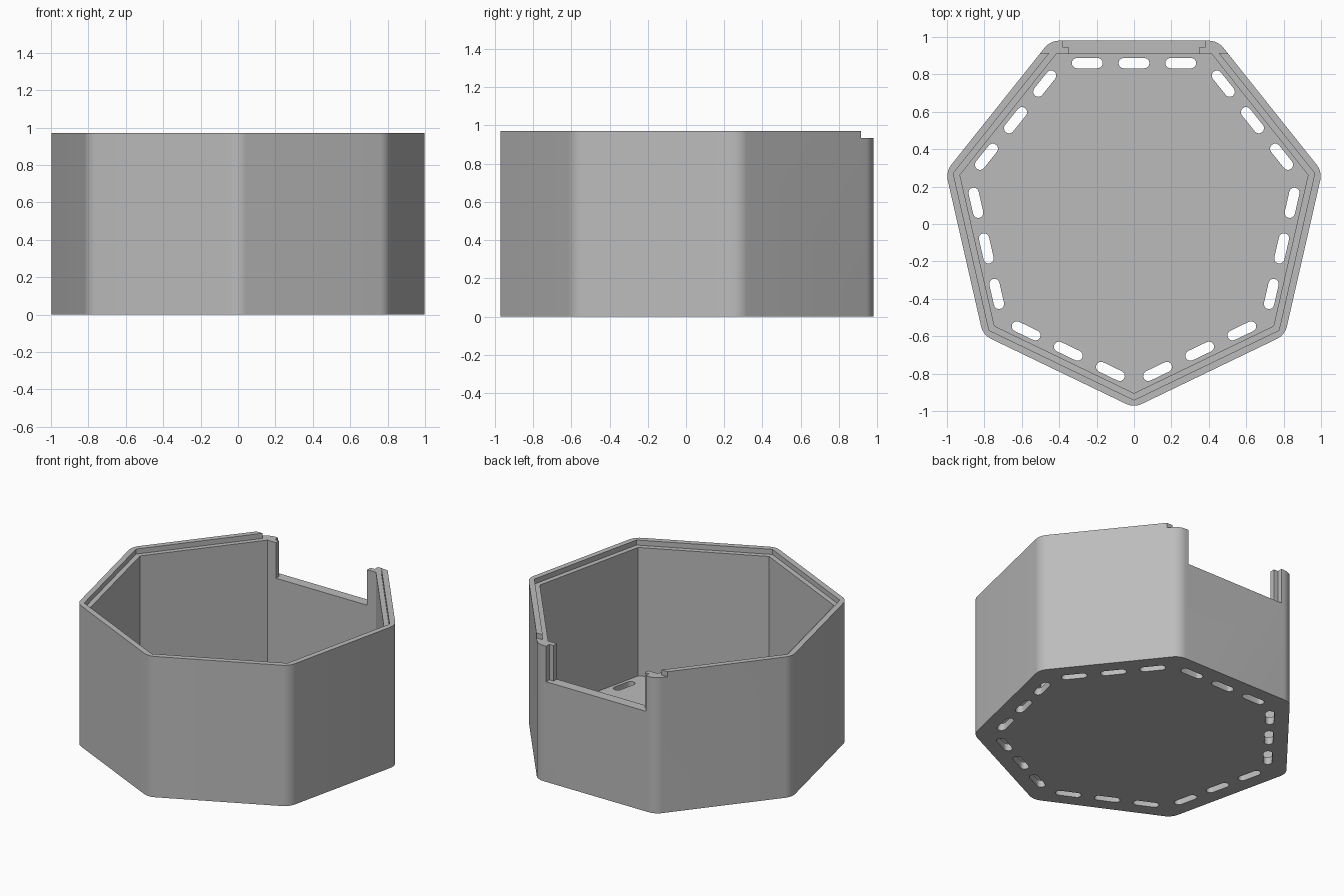
import bpy, bmesh
from math import pi, sin, cos, radians

CY = 0.05            # centre of the seven-sided outline
APOTHEM = 0.93       # centre to outer wall
ROUND = 0.1          # outer corner radius
HEIGHT = 0.97
LEDGE = 0.935        # height of the lid ledge
FLOOR = 0.05
SILL = 0.69          # bottom of the back opening
STEP = 2 * pi / 7

if "Cube" in bpy.data.objects:
    bpy.data.objects.remove(bpy.data.objects["Cube"], do_unlink=True)

grey = bpy.data.materials.new("light grey plastic")
grey.use_nodes = True
colour = (0.5, 0.5, 0.5, 1)
grey.diffuse_color = colour
grey.node_tree.nodes["Principled BSDF"].inputs["Base Color"].default_value = colour


def add_prism(bm, outline, z0, z1):
    """Extrude a counter-clockwise outline between two heights."""
    low = [bm.verts.new((x, y, z0)) for x, y in outline]
    high = [bm.verts.new((x, y, z1)) for x, y in outline]
    bm.faces.new(low[::-1])
    bm.faces.new(high)
    n = len(outline)
    for i in range(n):
        j = (i + 1) % n
        bm.faces.new((low[i], low[j], high[j], high[i]))


def make_object(name, prisms):
    bm = bmesh.new()
    for prism in prisms:
        add_prism(bm, *prism)
    mesh = bpy.data.meshes.new(name)
    bm.to_mesh(mesh)
    bm.free()
    mesh.materials.append(grey)
    ob = bpy.data.objects.new(name, mesh)
    bpy.context.collection.objects.link(ob)
    return ob


def heptagon(apothem, radius=0, segments=10):
    """Flat side at the back, corner at the front, optionally rounded."""
    reach = (apothem - radius) / cos(pi / 7)
    pts = []
    for k in range(7):
        a = -pi / 2 + k * STEP
        cx, cy = reach * cos(a), CY + reach * sin(a)
        if not radius:
            pts.append((cx, cy))
            continue
        for s in range(segments + 1):
            t = a + STEP * (s / segments - 0.5)
            pts.append((cx + radius * cos(t), cy + radius * sin(t)))
    return pts


def rectangle(x0, x1, y0, y1):
    return [(x0, y0), (x1, y0), (x1, y1), (x0, y1)]


def slot(side, offset, length=0.165, width=0.055, segments=8):
    """Pill-shaped outline lying along one side of the floor."""
    a = pi / 2 + side * STEP
    r, pts = width / 2, []
    for end in (1, -1):
        for s in range(segments + 1):
            t = end * pi / 2 - pi / 2 + pi * s / segments - (pi / 2 if end > 0 else -pi / 2)
            t = pi * s / segments - pi / 2 + (0 if end > 0 else pi)
            u = offset + end * (length / 2 - r) + r * cos(t)
            v = 0.81 + r * sin(t)
            # u runs clockwise along the wall, v points outward
            pts.append((u * sin(a) + v * cos(a), CY - u * cos(a) + v * sin(a)))
    return pts


def cut(target, name, prisms):
    cutter = make_object(name, prisms)
    cutter.hide_render = True
    mod = target.modifiers.new(name, "BOOLEAN")
    mod.operation = "DIFFERENCE"
    mod.solver = "EXACT"
    mod.object = cutter
    bpy.context.view_layer.objects.active = target
    bpy.ops.object.modifier_apply(modifier=mod.name)
    bpy.data.objects.remove(cutter, do_unlink=True)


# Solid body with rounded outer corners
box = make_object("box_body", [(heptagon(APOTHEM, ROUND), 0, HEIGHT)])

# Sharp-cornered cavity, lid ledge and the open end the lid slides through
cut(box, "cavity", [(heptagon(0.86), FLOOR, 1.2)])
cut(box, "lid_recess", [(heptagon(0.893), LEDGE, 1.2)])
cut(box, "lid_entry", [(rectangle(-0.8, 0.8, 0.915, 1.2), LEDGE, 1.2)])

# Back opening, wider in the outer half of the wall
cut(box, "opening_inner", [(rectangle(-0.348, 0.348, 0.8, 1.2), SILL, 1.2)])
cut(box, "opening_outer", [(rectangle(-0.38, 0.38, 0.945, 1.2), SILL, 1.2)])

# Three vent slots along every side of the floor
cut(box, "vent_slots", [(slot(k, u), -0.1, FLOOR + 0.1)
                        for k in range(7) for u in (-0.25, 0, 0.25)])

bpy.ops.object.select_all(action="DESELECT")
box.select_set(True)
bpy.context.view_layer.objects.active = box
bpy.ops.object.shade_smooth_by_angle(angle=radians(30))
